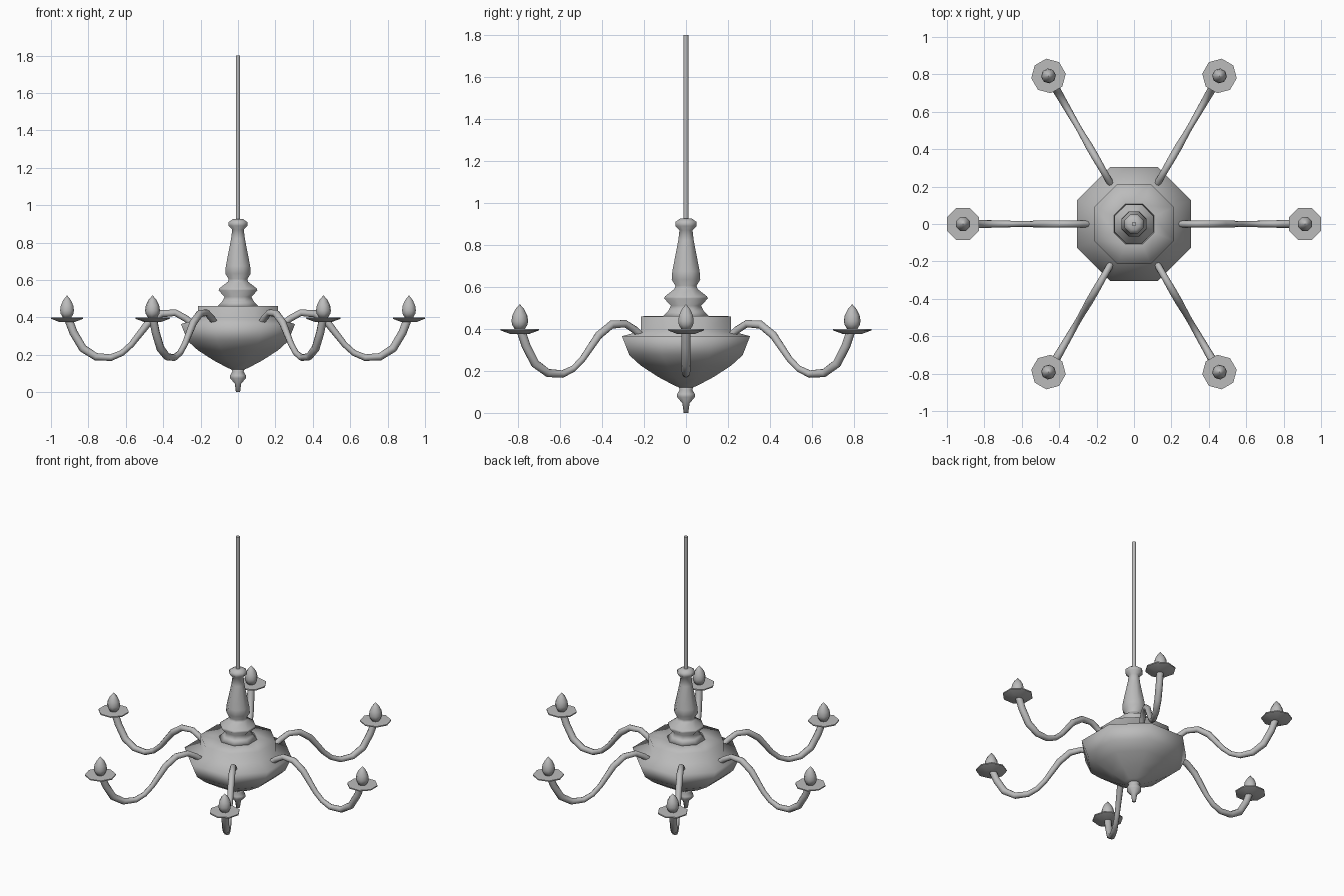
import bpy, bmesh
from math import cos, sin, pi, radians

cube = bpy.data.objects.get("Cube")
if cube:
    bpy.data.objects.remove(cube, do_unlink=True)

metal = bpy.data.materials.new("grey metal")
metal.use_nodes = True
metal.diffuse_color = (0.5, 0.5, 0.5, 1)
metal.node_tree.nodes["Principled BSDF"].inputs["Base Color"].default_value = (0.5, 0.5, 0.5, 1)


def add_object(name, data):
    obj = bpy.data.objects.new(name, data)
    bpy.context.scene.collection.objects.link(obj)
    return obj


def lathe(name, profile, sides=8, sharp=180):
    """Turned mesh; profile lists (flat-to-centre radius, height) from the bottom up."""
    bm = bmesh.new()
    rings = []
    for r, z in profile:
        c = r / cos(pi / sides)
        rings.append([bm.verts.new((c * cos(2 * pi * (i + 0.5) / sides),
                                    c * sin(2 * pi * (i + 0.5) / sides), z))
                      for i in range(sides)])
    for low, high in zip(rings, rings[1:]):
        for i in range(sides):
            j = (i + 1) % sides
            bm.faces.new((low[i], low[j], high[j], high[i]))
    bm.faces.new(rings[0][::-1])
    bm.faces.new(rings[-1])
    mesh = bpy.data.meshes.new(name)
    bm.to_mesh(mesh)
    bm.free()
    mesh.shade_smooth()
    if sharp < 180:
        mesh.set_sharp_from_angle(angle=radians(sharp))
    mesh.materials.append(metal)
    return mesh


# Central body, from the bowl up through the drum
add_object("bowl", lathe("bowl", [
    (0.03, 0.12), (0.055, 0.13), (0.13, 0.17), (0.215, 0.225), (0.27, 0.275),
    (0.305, 0.365), (0.215, 0.39), (0.215, 0.46), (0.1, 0.462)]))

# Pointed finial below the bowl
add_object("finial", lathe("finial", [
    (0.011, 0), (0.017, 0.045), (0.042, 0.075), (0.042, 0.09),
    (0.03, 0.11), (0.04, 0.135)]))

# Turned column above the drum
add_object("column", lathe("column", [
    (0.11, 0.46), (0.085, 0.485), (0.072, 0.51), (0.104, 0.545), (0.1, 0.555),
    (0.055, 0.59), (0.05, 0.605), (0.068, 0.635), (0.065, 0.675), (0.037, 0.82),
    (0.031, 0.87), (0.05, 0.89), (0.05, 0.91), (0.028, 0.925)]))

# Hanging rod
add_object("rod", lathe("rod", [(0.012, 0.92), (0.012, 1.8)], sharp=60))

# Curved arm: distance from centre, height, thickness factor
arm = bpy.data.curves.new("arm", "CURVE")
arm.dimensions = "3D"
arm.bevel_depth = 0.02
arm.bevel_resolution = 2
arm.use_fill_caps = True
path = [(0.25, 0.37, 0.9), (0.28, 0.395, 0.9), (0.335, 0.425, 0.9), (0.41, 0.42, 1),
        (0.48, 0.37, 1), (0.57, 0.255, 0.8), (0.62, 0.21, 0.8), (0.68, 0.185, 0.9),
        (0.76, 0.19, 1), (0.83, 0.235, 1.1), (0.88, 0.32, 1.1), (0.905, 0.385, 1.1)]
spline = arm.splines.new("POLY")
spline.points.add(len(path) - 1)
for point, (r, z, width) in zip(spline.points, path):
    point.co = (r, 0, z, 1)
    point.radius = width
spline.use_smooth = True
arm.materials.append(metal)

# Drip dish and flame-shaped bulb shared by every arm
dish = lathe("dish", [(0.04, 0.375), (0.086, 0.393), (0.086, 0.4)], sharp=60)
bulb = lathe("bulb", [
    (0.022, 0.398), (0.034, 0.42), (0.037, 0.437), (0.033, 0.465),
    (0.02, 0.493), (0.001, 0.517)], sharp=80)

for n in range(6):
    a = n * pi / 3
    add_object(f"arm_{n + 1}", arm).rotation_euler.z = a
    for name, mesh in (("dish", dish), ("bulb", bulb)):
        obj = add_object(f"{name}_{n + 1}", mesh)
        obj.location = (0.914 * cos(a), 0.914 * sin(a), 0)
        obj.rotation_euler.z = a
